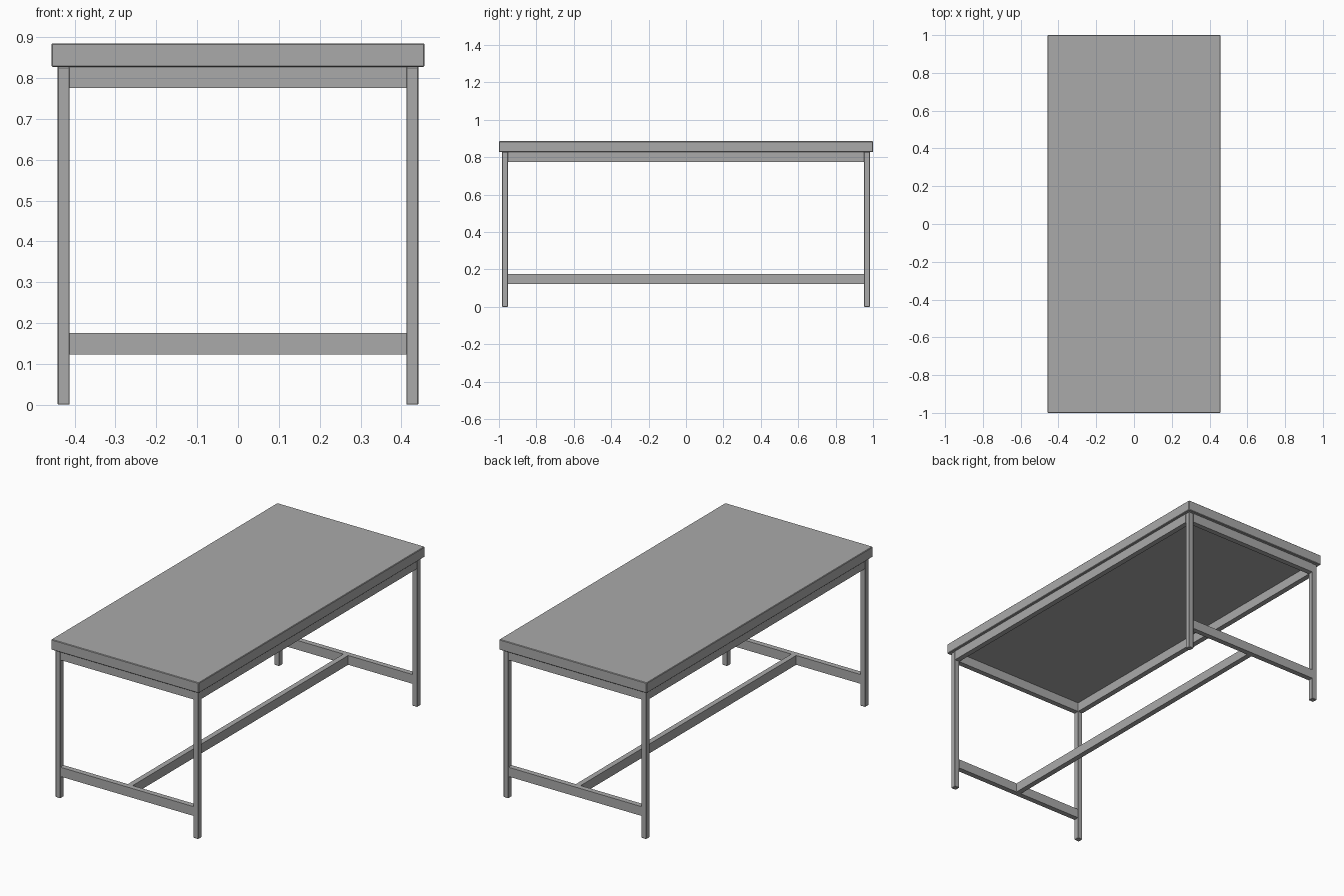
import bpy

if "Cube" in bpy.data.objects:
    bpy.data.objects.remove(bpy.data.objects["Cube"], do_unlink=True)

# Single grey finish
grey = bpy.data.materials.new("grey")
grey.use_nodes = True
colour = (0.4, 0.4, 0.4, 1)
grey.diffuse_color = colour
grey.node_tree.nodes["Principled BSDF"].inputs["Base Color"].default_value = colour


def box(name, centre, size, bevel=0.0):
    bpy.ops.mesh.primitive_cube_add(size=1, location=centre)
    ob = bpy.context.object
    ob.name = name
    ob.scale = size
    bpy.ops.object.transform_apply(location=False, rotation=False, scale=True)
    ob.data.materials.append(grey)
    if bevel:
        mod = ob.modifiers.new("Soft edge", "BEVEL")
        mod.width = bevel
        mod.segments = 1
    return ob


TUBE = 0.03            # square tube width
LEG_X, LEG_Y = 0.427, 0.968
TOP_Z = 0.827          # underside of the table top
RAIL = 0.052           # rail height
APRON_Z = TOP_Z - RAIL / 2
STRETCHER_Z = 0.149
SPAN_X = 2 * LEG_X - TUBE
SPAN_Y = 2 * LEG_Y - TUBE

# Table top
box("table_top", (0, 0, 0.856), (0.914, 2, 0.058), 0.003)

# Legs
for y, end in ((-LEG_Y, "front"), (LEG_Y, "back")):
    for x, side in ((LEG_X, "left"), (-LEG_X, "right")):
        box(f"{end}_{side}_leg", (x, y, TOP_Z / 2), (TUBE, TUBE, TOP_Z), 0.002)
    # End apron and low end stretcher
    box(f"{end}_apron", (0, y, APRON_Z), (SPAN_X, TUBE, RAIL))
    box(f"{end}_stretcher", (0, y, STRETCHER_Z), (SPAN_X, TUBE, RAIL))

# Long side aprons
for x, side in ((LEG_X, "left"), (-LEG_X, "right")):
    box(f"{side}_apron", (x, 0, APRON_Z), (TUBE, SPAN_Y, RAIL))

# Long centre stretcher
box("centre_stretcher", (0, 0, STRETCHER_Z), (TUBE, SPAN_Y, RAIL))
